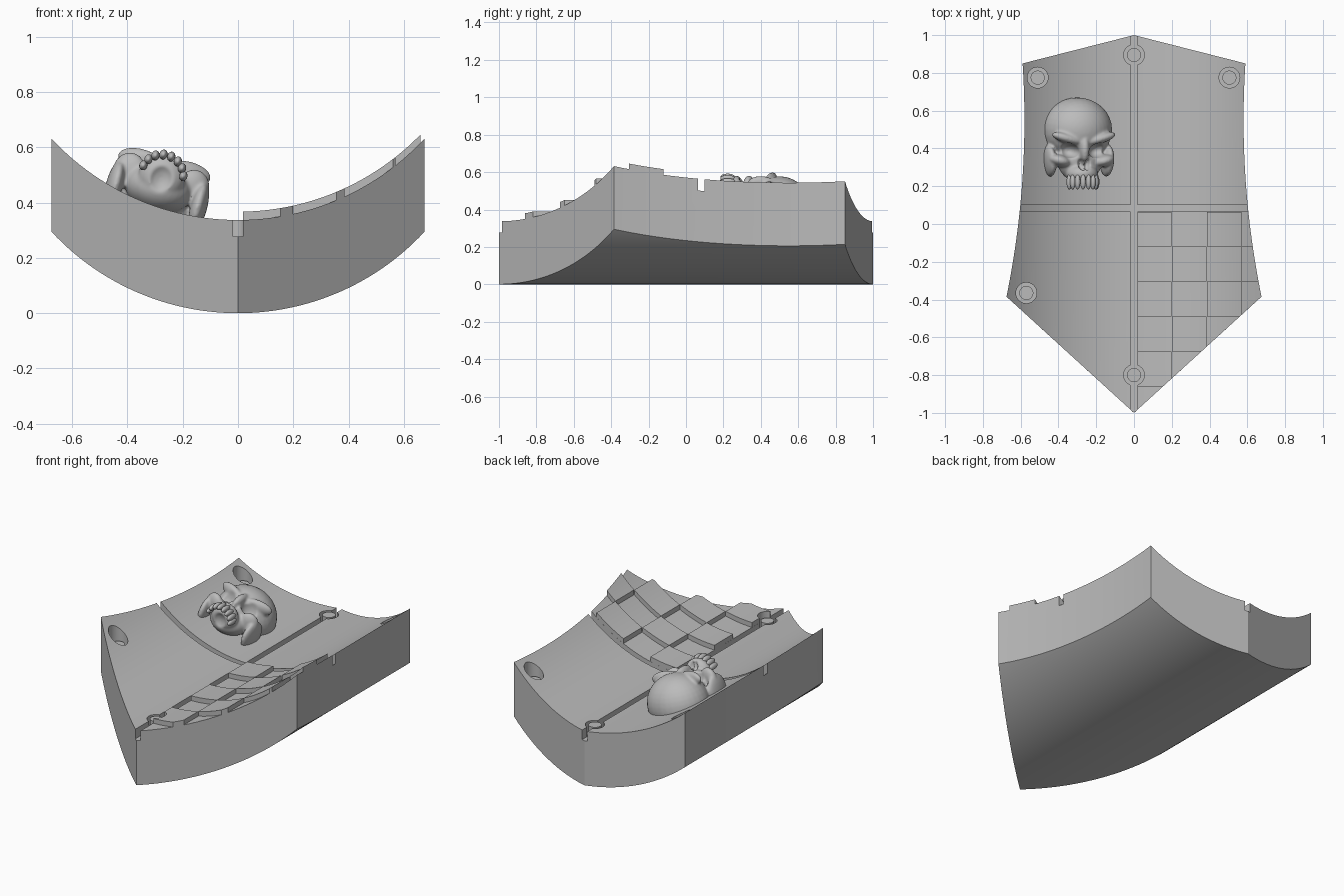
import bpy, bmesh, math
from mathutils import Matrix, Vector

if "Cube" in bpy.data.objects:
    bpy.data.objects.remove(bpy.data.objects["Cube"], do_unlink=True)

RADIUS, THICK, RAISE, GROOVE = 0.92, 0.337, 0.03, 0.018

stone = bpy.data.materials.new("plain grey")
stone.use_nodes = True
stone.diffuse_color = (0.5, 0.5, 0.5, 1)
stone.node_tree.nodes["Principled BSDF"].inputs["Base Color"].default_value = (0.5, 0.5, 0.5, 1)


def curve(x):
    return RADIUS - math.sqrt(RADIUS ** 2 - x * x)


def make(name, bm):
    bmesh.ops.recalc_face_normals(bm, faces=bm.faces)
    mesh = bpy.data.meshes.new(name)
    bm.to_mesh(mesh)
    bm.free()
    mesh.materials.append(stone)
    ob = bpy.data.objects.new(name, mesh)
    bpy.context.collection.objects.link(ob)
    return ob


def activate(ob):
    bpy.ops.object.select_all(action='DESELECT')
    ob.select_set(True)
    bpy.context.view_layer.objects.active = ob


def apply(ob, kind, **settings):
    activate(ob)
    mod = ob.modifiers.new(kind, kind)
    for key, value in settings.items():
        setattr(mod, key, value)
    bpy.ops.object.modifier_apply(modifier=mod.name)


def boolean(ob, cutter, operation):
    apply(ob, 'BOOLEAN', object=cutter, operation=operation, solver='EXACT')


def discard(ob):
    bpy.data.objects.remove(ob, do_unlink=True)


def smooth(ob, degrees):
    activate(ob)
    bpy.ops.object.shade_smooth_by_angle(angle=math.radians(degrees))


def extrude(bm, points, offset):
    face = bm.faces.new([bm.verts.new(p) for p in points])
    new = bmesh.ops.extrude_face_region(bm, geom=[face])["geom"]
    bmesh.ops.translate(bm, vec=offset, verts=[v for v in new if isinstance(v, bmesh.types.BMVert)])


def curved_block(bm, x0, x1, y0, y1, low, high):
    """Block whose floor and roof follow the bend of the shield."""
    n = max(4, round((x1 - x0) * 64))
    xs = [x0 + (x1 - x0) * i / n for i in range(n + 1)]
    ring = [(x, y0, curve(x) + low) for x in xs] + [(x, y0, curve(x) + high) for x in reversed(xs)]
    extrude(bm, ring, (0, y1 - y0, 0))


def cylinder(bm, x, y, radius, z0, z1):
    bmesh.ops.create_cone(bm, cap_ends=True, segments=40, radius1=radius, radius2=radius,
                          depth=z1 - z0, matrix=Matrix.Translation((x, y, (z0 + z1) / 2)))


# Shield outline: peaked top, waisted sides, long lower point
side = []
for i in range(25):
    y = 0.85 - 1.235 * i / 24
    side.append((0.58 + 0.095 * ((0.55 - y) / 0.935) ** 2, y))
outline = [(0, 1)] + side + [(0, -1)] + [(-x, y) for x, y in reversed(side)]
bm = bmesh.new()
extrude(bm, [(x, y, -0.5) for x, y in outline], (0, 0, 2))
trim = make("outline_cutter", bm)

# Curved shield body
bm = bmesh.new()
curved_block(bm, -0.75, 0.75, -1.2, 1.2, 0, THICK)
body = make("shield_body", bm)
boolean(body, trim, 'INTERSECT')

# Checkered raised tiles in the lower left quarter
columns = [GROOVE, 0.2, 0.385, 0.57, 0.74]
rows = [0.065 - 0.185 * j for j in range(7)]
gap = 0.0004
bm = bmesh.new()
for i in range(4):
    for j in range(6):
        if (i + j) % 2 == 0:
            curved_block(bm, columns[i] + gap, columns[i + 1] - gap,
                         rows[j + 1] + gap, rows[j] - gap, THICK - 0.02, THICK + RAISE)
tiles = make("raised_tiles", bm)
boolean(tiles, trim, 'INTERSECT')
discard(trim)

# Cross grooves
bm = bmesh.new()
curved_block(bm, -0.8, 0.8, 0.065, 0.1, THICK - 0.063, 0.6)
cutter = make("cross_groove_cutter", bm)
boolean(body, cutter, 'DIFFERENCE')
discard(cutter)
bm = bmesh.new()
curved_block(bm, -GROOVE, GROOVE, -1.3, 1.3, THICK - 0.06, 0.6)
cutter = make("long_groove_cutter", bm)
boolean(body, cutter, 'DIFFERENCE')
discard(cutter)

# Rivet holes with a stud standing in each
rivets = [(0, 0.895), (0, -0.8), (-0.51, 0.775), (0.505, 0.775), (-0.57, -0.365)]
studs = bmesh.new()
for x, y in rivets:
    top = curve(x) + THICK
    sink = 0 if x == 0 else 0.05
    bm = bmesh.new()
    cylinder(bm, x, y, 0.055, top - 0.06 - sink, top + 0.4)
    hole = make("rivet_hole_cutter", bm)
    boolean(body, hole, 'DIFFERENCE')
    if x == 0 and y < 0:
        boolean(tiles, hole, 'DIFFERENCE')
    discard(hole)
    cylinder(studs, x, y, 0.037, top - 0.08 - sink, top - sink)
stud_object = make("rivet_studs", studs)
for ob in (body, tiles, stud_object):
    smooth(ob, 25)

# Skull frame: leaning with the bend of the shield
frame = Matrix.Translation((-0.305, 0.42, 0.385)) @ Matrix.Rotation(math.radians(15), 4, 'Y')


def blob(bm, centre, radii, turn=0):
    matrix = (frame @ Matrix.Translation(centre) @ Matrix.Rotation(math.radians(turn), 4, 'Z')
              @ Matrix.Diagonal(Vector(radii).to_4d()))
    bmesh.ops.create_uvsphere(bm, u_segments=32, v_segments=20, radius=1, matrix=matrix)


def pair(bm, centre, radii, turn=0):
    x, y, z = centre
    for s in (1, -1):
        blob(bm, (s * x, y, z), radii, s * turn)


# Skull mass
bm = bmesh.new()
blob(bm, (0, 0.08, 0.02), (0.185, 0.17, 0.172))            # cranium
blob(bm, (0, -0.07, 0.07), (0.125, 0.13, 0.09))            # face
blob(bm, (0, -0.155, 0.115), (0.085, 0.055, 0.085))        # upper jaw
blob(bm, (0, -0.02, 0.165), (0.026, 0.07, 0.035))          # nose bridge
pair(bm, (0.09, 0.032, 0.15), (0.088, 0.026, 0.042), 16)   # brows
pair(bm, (0.12, -0.085, 0.105), (0.06, 0.032, 0.065), 14)  # cheekbones
pair(bm, (0.158, -0.085, 0.04), (0.03, 0.085, 0.09), -4)   # jaw hinges
skull = make("skull", bm)
apply(skull, 'REMESH', mode='VOXEL', voxel_size=0.007)

# Eye sockets, nose openings, hollow under the jaw and temples
hollows = [((0.08, -0.032, 0.165), (0.055, 0.04, 0.075), 14),
           ((0.017, -0.105, 0.175), (0.017, 0.034, 0.045), -14),
           ((0.0, -0.25, 0.1), (0.062, 0.065, 0.075), 0),
           ((0.215, 0.0, 0.11), (0.045, 0.05, 0.06), 0)]
for centre, radii, turn in hollows:
    for s in ((1, -1) if centre[0] else (1,)):
        bm = bmesh.new()
        blob(bm, (s * centre[0], centre[1], centre[2]), radii, s * turn)
        cutter = make("hollow_cutter", bm)
        boolean(skull, cutter, 'DIFFERENCE')
        discard(cutter)
apply(skull, 'REMESH', mode='VOXEL', voxel_size=0.006)
apply(skull, 'SMOOTH', factor=0.5, iterations=5)
smooth(skull, 80)

# Upper teeth along the jaw arc
bm = bmesh.new()
for i in range(8):
    a = math.radians(-77 + 22 * i)
    blob(bm, (0.077 * math.sin(a), -0.197, 0.118 + 0.075 * math.cos(a)), (0.0145, 0.04, 0.018))
teeth = make("teeth", bm)
smooth(teeth, 80)
